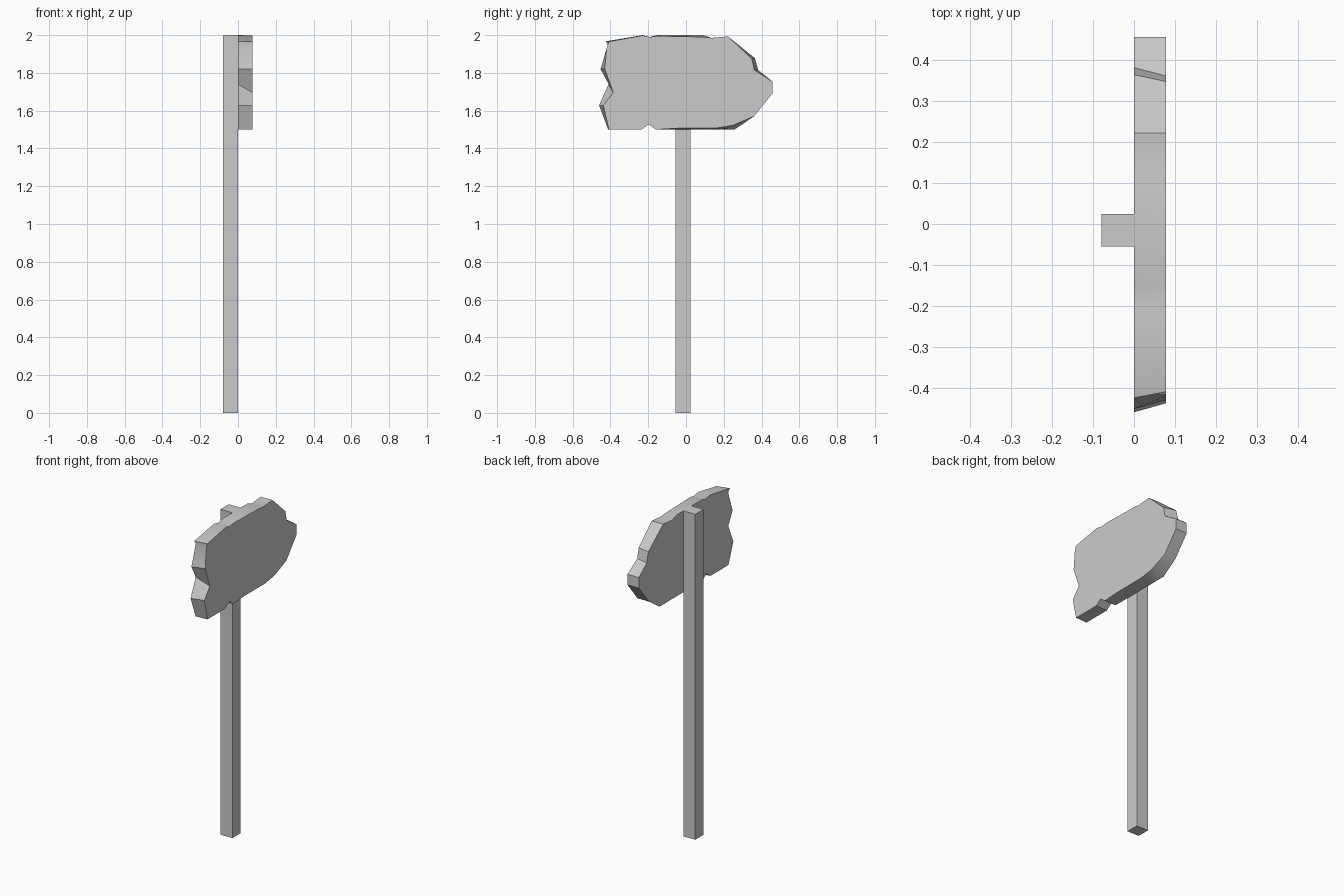
import bpy, bmesh

# (y, z, front y, front z) around the splintered board: back edge, then front edge
OUTLINE = [
    (-.425, 1.967, -.41, 1.965), (-.23, 2.0, -.23, 1.998), (-.19, 1.99, -.19, 1.99),
    (-.155, 2.0, -.15, 1.995), (.09, 2.0, .09, 1.99), (.135, 1.985, .135, 1.985),
    (.222, 1.993, .222, 1.993), (.365, 1.878, .348, 1.876), (.382, 1.815, .362, 1.815),
    (.457, 1.755, .457, 1.755), (.457, 1.69, .457, 1.69), (.36, 1.57, .36, 1.57),
    (.257, 1.50, .25, 1.523), (.155, 1.50, .155, 1.507), (-.045, 1.50, -.045, 1.507),
    (-.16, 1.50, -.16, 1.50), (-.198, 1.528, -.198, 1.528), (-.235, 1.50, -.235, 1.50),
    (-.412, 1.50, -.408, 1.50), (-.46, 1.628, -.438, 1.628), (-.41, 1.74, -.385, 1.695),
    (-.452, 1.82, -.43, 1.82), (-.41, 1.945, -.42, 1.93),
]


def make_object(name, bm):
    bmesh.ops.recalc_face_normals(bm, faces=bm.faces)
    mesh = bpy.data.meshes.new(name)
    bm.to_mesh(mesh)
    bm.free()
    obj = bpy.data.objects.new(name, mesh)
    bpy.context.collection.objects.link(obj)
    return obj


# Square post behind the board
bm = bmesh.new()
bmesh.ops.create_cube(bm, size=1)
for v in bm.verts:
    v.co = (v.co.x * .08 - .04, v.co.y * .08 - .015, v.co.z * 2 + 1)
make_object("post", bm)

# Broken board, lofted between back and front outlines
bm = bmesh.new()
back = [bm.verts.new((0, p[0], p[1])) for p in OUTLINE]
front = [bm.verts.new((.078, p[2], p[3])) for p in OUTLINE]
bm.faces.new(back)
bm.faces.new(front)
n = len(OUTLINE)
for i in range(n):
    j = (i + 1) % n
    bm.faces.new((back[i], back[j], front[j], front[i]))
board = make_object("sign_board", bm)

# Soft shading on the worn edges
bpy.context.view_layer.objects.active = board
board.select_set(True)
bpy.ops.object.shade_smooth_by_angle(angle=.52)
